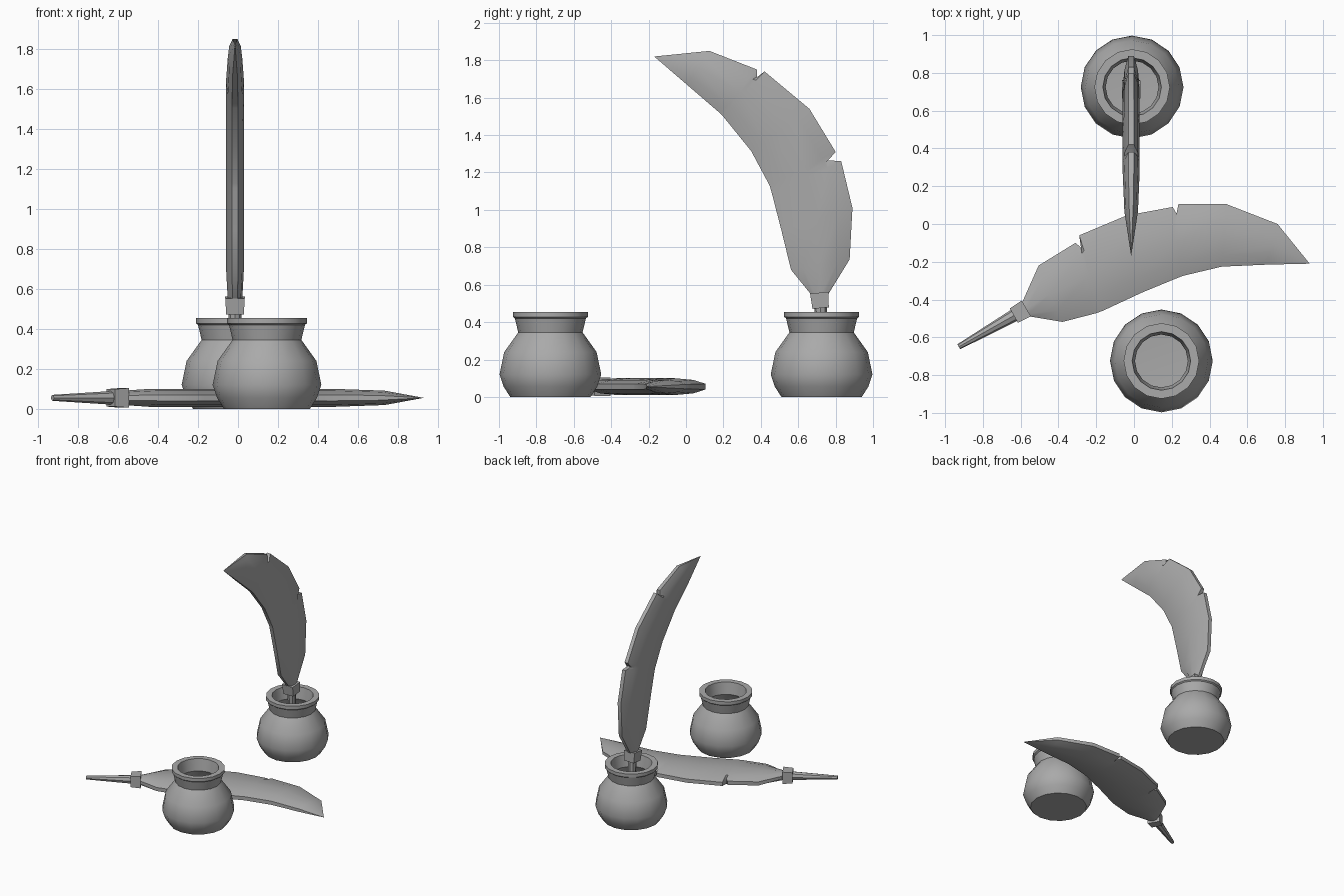
import bpy
import bmesh
from math import pi, radians
from mathutils import Matrix, Vector

cube = bpy.data.objects.get("Cube")
if cube:
    bpy.data.objects.remove(cube, do_unlink=True)

grey = bpy.data.materials.new("plain grey")
grey.use_nodes = True
tone = (0.4, 0.4, 0.4, 1)
grey.diffuse_color = tone
grey.node_tree.nodes["Principled BSDF"].inputs["Base Color"].default_value = tone


def finish(bm, name, angle=35):
    """Clean up a bmesh and turn it into a shaded object."""
    bmesh.ops.remove_doubles(bm, verts=bm.verts, dist=0.0005)
    bmesh.ops.recalc_face_normals(bm, faces=bm.faces)
    mesh = bpy.data.meshes.new(name)
    bm.to_mesh(mesh)
    bm.free()
    mesh.materials.append(grey)
    obj = bpy.data.objects.new(name, mesh)
    bpy.context.collection.objects.link(obj)
    bpy.ops.object.select_all(action="DESELECT")
    obj.select_set(True)
    bpy.context.view_layer.objects.active = obj
    bpy.ops.object.shade_smooth_by_angle(angle=radians(angle))
    return obj


# Ink pot: outer wall, rim, then the hollow inside down to the axis
POT = [(0, 0), (.215, 0), (.25, .055), (.272, .12), (.247, .24), (.172, .345),
       (.19, .42), (.2, .428), (.2, .455), (.155, .455), (.14, .36),
       (.21, .24), (.235, .13), (.18, .04), (0, .03)]


def pot(name, x, y):
    bm = bmesh.new()
    verts = [bm.verts.new((r, 0, z)) for r, z in POT]
    edges = [bm.edges.new(pair) for pair in zip(verts, verts[1:])]
    bmesh.ops.spin(bm, geom=verts + edges, cent=(0, 0, 0), axis=(0, 0, 1),
                   angle=2 * pi, steps=16, use_merge=False)
    finish(bm, name).location = (x, y, 0)


def taper(name, start, end, r1, r2, sides, turn=0):
    """Tapered prism between two points."""
    bm = bmesh.new()
    axis = end - start
    spin = axis.to_track_quat("Z", "Y").to_matrix().to_4x4()
    place = Matrix.Translation((start + end) / 2) @ spin @ Matrix.Rotation(turn, 4, "Z")
    bmesh.ops.create_cone(bm, cap_ends=True, segments=sides, radius1=r1,
                          radius2=r2, depth=axis.length, matrix=place)
    finish(bm, name)


def lengths(points):
    """Fraction of the path length reached at each point."""
    total = [0]
    for a, b in zip(points, points[1:]):
        total.append(total[-1] + (b - a).length)
    return [t / total[-1] for t in total]


def along(points, f):
    marks = lengths(points)
    for i in range(len(points) - 1):
        if f <= marks[i + 1] + 1e-6:
            return points[i].lerp(points[i + 1], (f - marks[i]) / (marks[i + 1] - marks[i]))
    return points[-1]


# Blade cross-section: position across the vane and half thickness
SECTION = [(0, .015), (.2, .036), (.5, .045), (.8, .036), (1, .015)]


def blade(name, place, outer, inner, notches):
    outer = [Vector(p) for p in outer]
    inner = [Vector(p) for p in inner]
    smooth = [(outer[i - 1] + outer[i + 1]) / 2 if i in notches else p
              for i, p in enumerate(outer)]
    bm = bmesh.new()
    rows = []
    for i, f in enumerate(lengths(smooth)):
        base = along(inner, f)
        scale = 0 if i == len(outer) - 1 else 0.8 if f > 0.78 or i == 0 else 1
        top, bottom = [], []
        for t, half in SECTION:
            p = outer[i] if t == 1 else base.lerp(smooth[i], t)
            top.append(bm.verts.new(place(p, half * scale)))
            bottom.append(bm.verts.new(place(p, -half * scale)))
        rows.append(top + bottom[::-1])
    for a, b in zip(rows, rows[1:]):
        for j in range(len(a)):
            k = (j + 1) % len(a)
            bm.faces.new((a[j], a[k], b[k], b[j]))
    bm.faces.new(rows[0])
    finish(bm, name, 40)


def quill(name, place, outer, inner, notches, collar, nib):
    blade(name + "_blade", place, outer, inner, notches)
    low, high = (place(Vector(p), 0) for p in collar)
    taper(name + "_collar", low, high, .062, .069, 4, pi / 4)
    taper(name + "_shaft", place(Vector(nib), 0), low.lerp(high, .3), .015, .035, 8)


def upright(p, w):
    return Vector((w - .015, p.x, p.y))


def flat(p, w):
    return Vector((p.x, p.y, .055 + w))


pot("front_ink_pot", .145, -.725)
pot("back_ink_pot", -.01, .725)

# Quill standing in the back pot
quill("standing_quill", upright,
      [(.755, .54), (.875, .735), (.89, 1.01), (.83, 1.26), (.76, 1.265), (.8, 1.31),
       (.66, 1.54), (.42, 1.74), (.38, 1.71), (.38, 1.75), (.125, 1.85), (-.17, 1.82)],
      [(.675, .54), (.545, .7), (.505, .92), (.445, 1.14), (.34, 1.33), (.19, 1.51),
       (-.17, 1.82)],
      (4, 8), [(.72, .475), (.712, .557)], (.74, .1))

# Quill lying on the ground
quill("lying_quill", flat,
      [(-.59, -.41), (-.505, -.22), (-.31, -.1), (-.28, -.125), (-.29, -.06), (-.04, .045),
       (.205, .09), (.225, .055), (.235, .105), (.49, .105), (.76, 0), (.93, -.21)],
      [(-.55, -.49), (-.34, -.525), (-.14, -.45), (.08, -.345), (.27, -.27), (.49, -.22),
       (.93, -.21)],
      (3, 7), [(-.636, -.485), (-.57, -.447)], (-.928, -.65))
